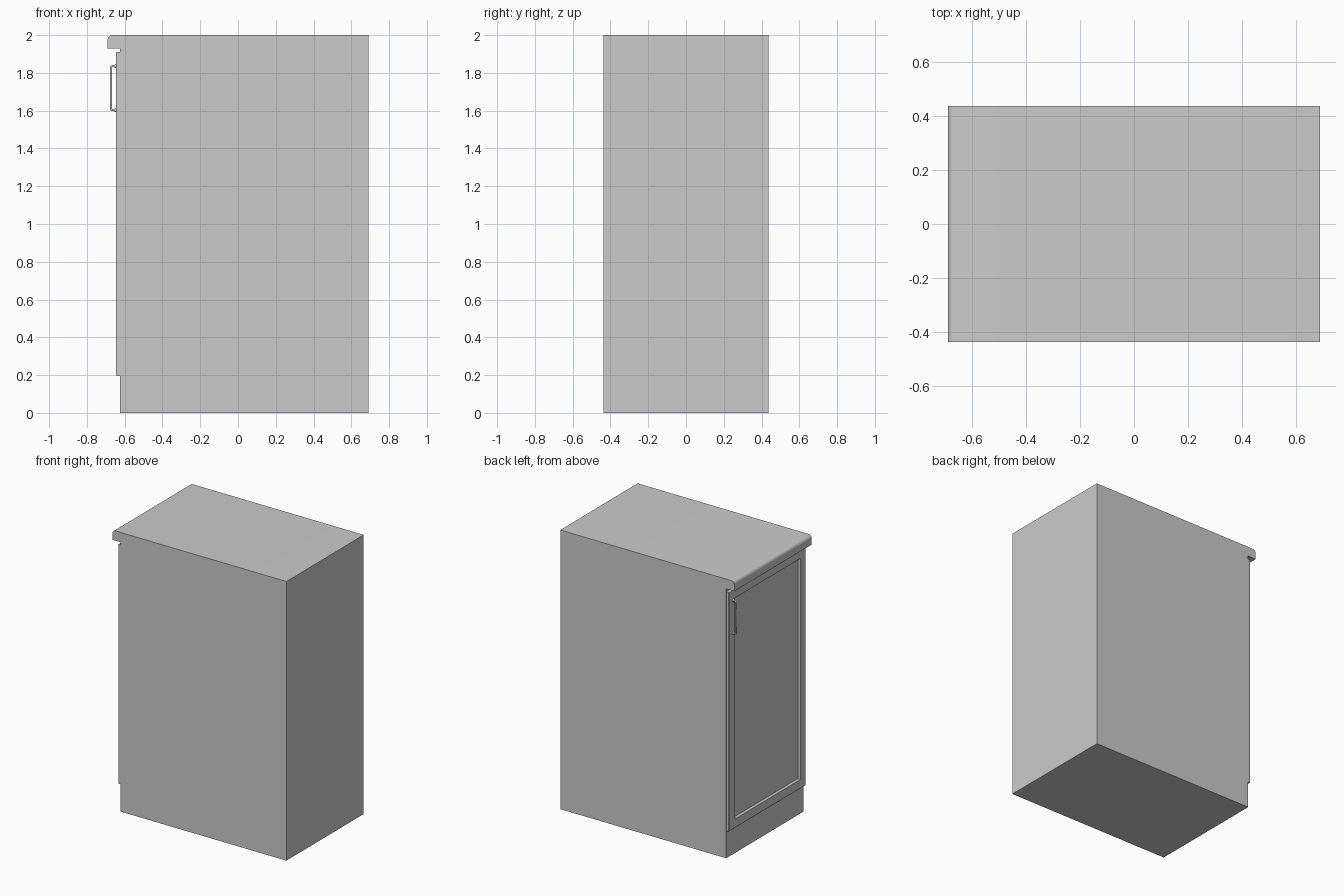
import bpy, bmesh
from mathutils import Vector, Matrix

if "Cube" in bpy.data.objects:
    bpy.data.objects.remove(bpy.data.objects["Cube"])

HALF_Y = 0.4375


def finish(name, bm, smooth=False):
    bmesh.ops.recalc_face_normals(bm, faces=bm.faces)
    mesh = bpy.data.meshes.new(name)
    bm.to_mesh(mesh)
    bm.free()
    ob = bpy.data.objects.new(name, mesh)
    bpy.context.collection.objects.link(ob)
    if smooth:
        bpy.ops.object.select_all(action='DESELECT')
        ob.select_set(True)
        bpy.context.view_layer.objects.active = ob
        bpy.ops.object.shade_smooth_by_angle()
    return ob


def box(lo, hi):
    lo, hi = Vector(lo), Vector(hi)
    bm = bmesh.new()
    bmesh.ops.create_cube(bm, size=1, matrix=Matrix.Translation((lo + hi) / 2)
                          @ Matrix.Diagonal((*(hi - lo), 1)))
    return bm


def edges_at_x(bm, x):
    return [e for e in bm.edges if all(abs(v.co.x - x) < 1e-5 for v in e.verts)]


# Cabinet carcass
finish("cabinet_body", box((-0.625, -HALF_Y, 0), (0.69, HALF_Y, 1.93)))

# Worktop with rounded upper front edge
bm = box((-0.69, -HALF_Y, 1.93), (0.69, HALF_Y, 2))
top_edge = [e for e in edges_at_x(bm, -0.69) if all(v.co.z > 1.99 for v in e.verts)]
bmesh.ops.bevel(bm, geom=top_edge, offset=0.025, segments=6, profile=0.5, affect='EDGES')
finish("worktop", bm, True)

# Door: softened outer edge and a recessed centre panel
bm = box((-0.647, -0.436, 0.195), (-0.625, 0.436, 1.91))
bmesh.ops.bevel(bm, geom=edges_at_x(bm, -0.647), offset=0.007, segments=3,
                profile=0.5, affect='EDGES')
bm.normal_update()
front = max((f for f in bm.faces if f.normal.x < -0.9), key=lambda f: f.calc_area())
bmesh.ops.inset_region(bm, faces=[front], thickness=0.083)
bmesh.ops.inset_region(bm, faces=[front], thickness=0.012, depth=-0.013)
finish("door", bm, True)

# Pull handle: a bent rod
Y, Z0, Z1, XD, XH, R = 0.39, 1.603, 1.836, -0.645, -0.672, 0.008
path = [(XD, Z0), (XH + R, Z0), (XH + R * 0.3, Z0 + R * 0.3), (XH, Z0 + R),
        (XH, Z1 - R), (XH + R * 0.3, Z1 - R * 0.3), (XH + R, Z1), (XD, Z1)]
curve = bpy.data.curves.new("handle", 'CURVE')
curve.dimensions = '3D'
curve.bevel_depth = 0.006
curve.bevel_resolution = 3
curve.use_fill_caps = True
spline = curve.splines.new('POLY')
spline.points.add(len(path) - 1)
for p, (x, z) in zip(spline.points, path):
    p.co = (x, Y, z, 1)
bpy.context.collection.objects.link(bpy.data.objects.new("handle", curve))

# Flared mounting collars at both ends of the handle
for label, z in (("lower", Z0), ("upper", Z1)):
    bm = bmesh.new()
    bmesh.ops.create_cone(bm, cap_ends=True, segments=20, radius1=0.012, radius2=0.008,
                          depth=0.01, matrix=Matrix.Translation((XD - 0.005, Y, z))
                          @ Matrix.Rotation(-1.570796, 4, 'Y'))
    finish(label + "_handle_collar", bm, True)
